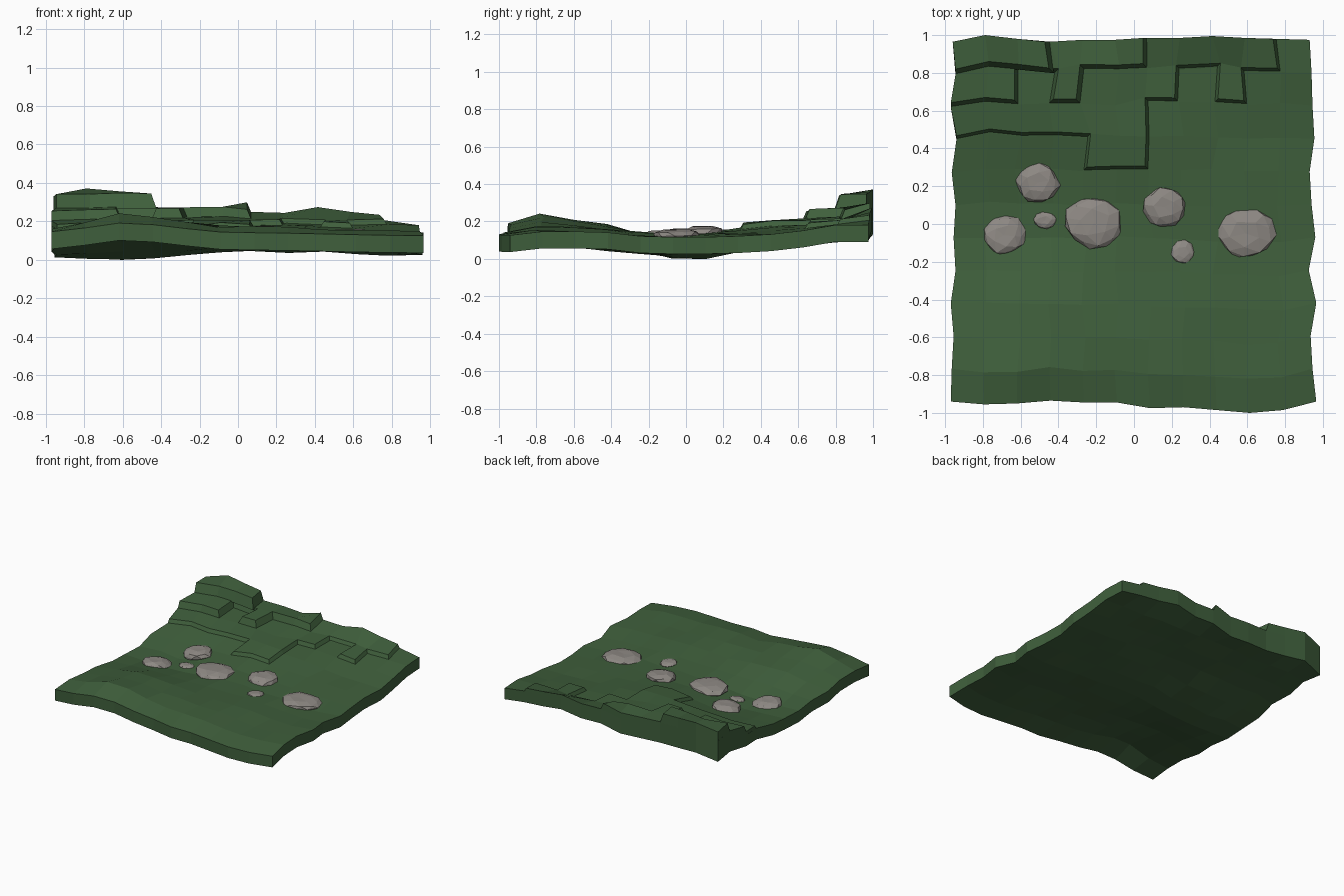
import bpy, bmesh, math, random
from mathutils import Vector

if "Cube" in bpy.data.objects:
    bpy.data.objects.remove(bpy.data.objects["Cube"])

random.seed(4)
N = 11          # cells per side
THICK = 0.09

# Edge outlines of the ground, front to back or left to right
LEFT = [-.97, -.965, -.955, -.97, -.945, -.955, -.945, -.965, -.94, -.97, -.945, -.96]
RIGHT = [.965, .945, .935, .965, .925, .96, .94, .93, .955, .945, .94, .93]
FRONT = [-.94, -.955, -.95, -.935, -.945, -.945, -.975, -.97, -.985, -1, -.985, -.94]
BACK = [.965, 1, .98, .965, .975, .975, .985, .985, .995, .985, .98, .975]
# Height of each row at four x stations, and the whole back row
STATIONS = [-.96, -.6, 0, .96]
ROWS = [(.145, .19, .14, .125), (.16, .235, .17, .145), (.15, .21, .17, .145),
        (.13, .18, .16, .14), (.115, .135, .145, .12), (.102, .095, .135, .115),
        (.102, .095, .14, .115), (.13, .13, .162, .12), (.155, .165, .175, .13),
        (.175, .186, .182, .15), (.19, .2, .19, .18)]
BACK_Z = [.178, .22, .205, .195, .19, .18, .22, .215, .245, .22, .205, .18]


def row_height(row, x):
    x = min(max(x, STATIONS[0]), STATIONS[-1])
    for k in range(3):
        if x <= STATIONS[k + 1]:
            t = (x - STATIONS[k]) / (STATIONS[k + 1] - STATIONS[k])
            t = t * t * (3 - 2 * t)
            return row[k] * (1 - t) + row[k + 1] * t


def grid_point(i, j):
    u, v = i / N, j / N
    x = LEFT[j] + (RIGHT[j] - LEFT[j]) * u
    y = FRONT[i] + (BACK[i] - FRONT[i]) * v
    if j == N:
        return Vector((x, y, BACK_Z[i]))
    z = row_height(ROWS[j], x)
    if 0 < i < N and j > 0:
        x += random.uniform(-.012, .012)
        y += random.uniform(-.01, .01) + .01 * (j > 6)
        z += random.uniform(-.007, .007)
    return Vector((x, y, z))


P = [[grid_point(i, j) for j in range(N + 1)] for i in range(N + 1)]
low = min(p.z for col in P for p in col) - THICK
for col in P:
    for p in col:
        p.z -= low


def material(name, rgb):
    m = bpy.data.materials.new(name)
    m.diffuse_color = (*rgb, 1)
    m.use_nodes = True
    m.node_tree.nodes["Principled BSDF"].inputs["Base Color"].default_value = m.diffuse_color
    return m


GREEN = material("grass", (.05, .115, .045))
GREY = material("stone", (.27, .25, .23))


def finish(bm, name, mat):
    bmesh.ops.recalc_face_normals(bm, faces=bm.faces)
    me = bpy.data.meshes.new(name)
    bm.to_mesh(me)
    bm.free()
    me.materials.append(mat)
    ob = bpy.data.objects.new(name, me)
    bpy.context.collection.objects.link(ob)


def cell_slab(name, cells, top, bottom, inset=0.0):
    """Closed slab over grid cells; inner side walls lean in toward the top."""
    cells = set(cells)
    bm = bmesh.new()
    cache = {}
    clamp = lambda k: min(max(k, 0), N - 1)
    sign = lambda k: (k > 0) - (k < 0)

    def vert(i, j, upper):
        key = (i, j, upper)
        if key not in cache:
            p = P[i][j].copy()
            p.z += top if upper else bottom
            if upper and inset:
                sx = sy = 0
                for a in (-1, 0):
                    for b in (-1, 0):
                        if (clamp(i + a), clamp(j + b)) in cells:
                            sx += 2 * a + 1
                            sy += 2 * b + 1
                p.x += inset * sign(sx)
                p.y += inset * sign(sy)
            cache[key] = bm.verts.new(p)
        return cache[key]

    for i, j in cells:
        ring = [(i, j), (i + 1, j), (i + 1, j + 1), (i, j + 1)]
        bm.faces.new([vert(*c, True) for c in ring])
        bm.faces.new([vert(*c, False) for c in reversed(ring)])
        for k, (di, dj) in enumerate([(0, -1), (1, 0), (0, 1), (-1, 0)]):
            if (i + di, j + dj) not in cells:
                a, b = ring[k], ring[(k + 1) % 4]
                bm.faces.new([vert(*a, False), vert(*b, False), vert(*b, True), vert(*a, True)])
    finish(bm, name, GREEN)


def row_cells(j, *spans):
    return [(i, j) for a, b in spans for i in range(a, b + 1)]


# Ground sheet
cell_slab("ground", [(i, j) for i in range(N) for j in range(N)], 0, -THICK)

# Stepped terraces toward the back left
cell_slab("lower_terrace", row_cells(10, (0, 9)) + row_cells(9, (0, 6), (8, 8))
          + row_cells(8, (0, 5)) + row_cells(7, (4, 5)), .028, -.01, .022)
cell_slab("middle_terrace", row_cells(10, (0, 5)) + row_cells(9, (0, 1), (3, 3)),
          .078, .02, .024)
cell_slab("upper_terrace", row_cells(10, (0, 2)), .15, .07, .028)


def ground_height(x, y):
    near = sorted((((p.x - x) ** 2 + (p.y - y) ** 2, p.z) for c in P for p in c))[:4]
    w = [1 / (d + .002) for d, _ in near]
    return sum(a * z for a, (_, z) in zip(w, near)) / sum(w)


# Half-buried flat stones: x, y, radius x, radius y, rise above ground
STONES = [(-.21, .01, .158, .142, .04), (-.51, .22, .115, .108, .04),
          (-.69, -.06, .113, .112, .035), (-.47, .02, .065, .045, .016),
          (.16, .09, .115, .11, .04), (.26, -.15, .062, .064, .018),
          (.59, -.05, .158, .135, .035)]
for n, (x, y, rx, ry, h) in enumerate(STONES):
    bm = bmesh.new()
    bmesh.ops.create_icosphere(bm, subdivisions=2, radius=1)
    turn = random.uniform(0, 6.28)
    tilt = random.uniform(-.2, .2)
    z0 = ground_height(x, y)
    for v in bm.verts:
        c = v.co * random.uniform(.9, 1.07)
        a = math.atan2(c.y, c.x) + turn
        r = math.hypot(c.x, c.y)
        c.z = min(c.z, .75 + .12 * random.random()) + tilt * c.x
        v.co = (x + rx * r * math.cos(a), y + ry * r * math.sin(a), z0 + h * 1.2 * c.z)
    finish(bm, f"stone_{n + 1}", GREY)
